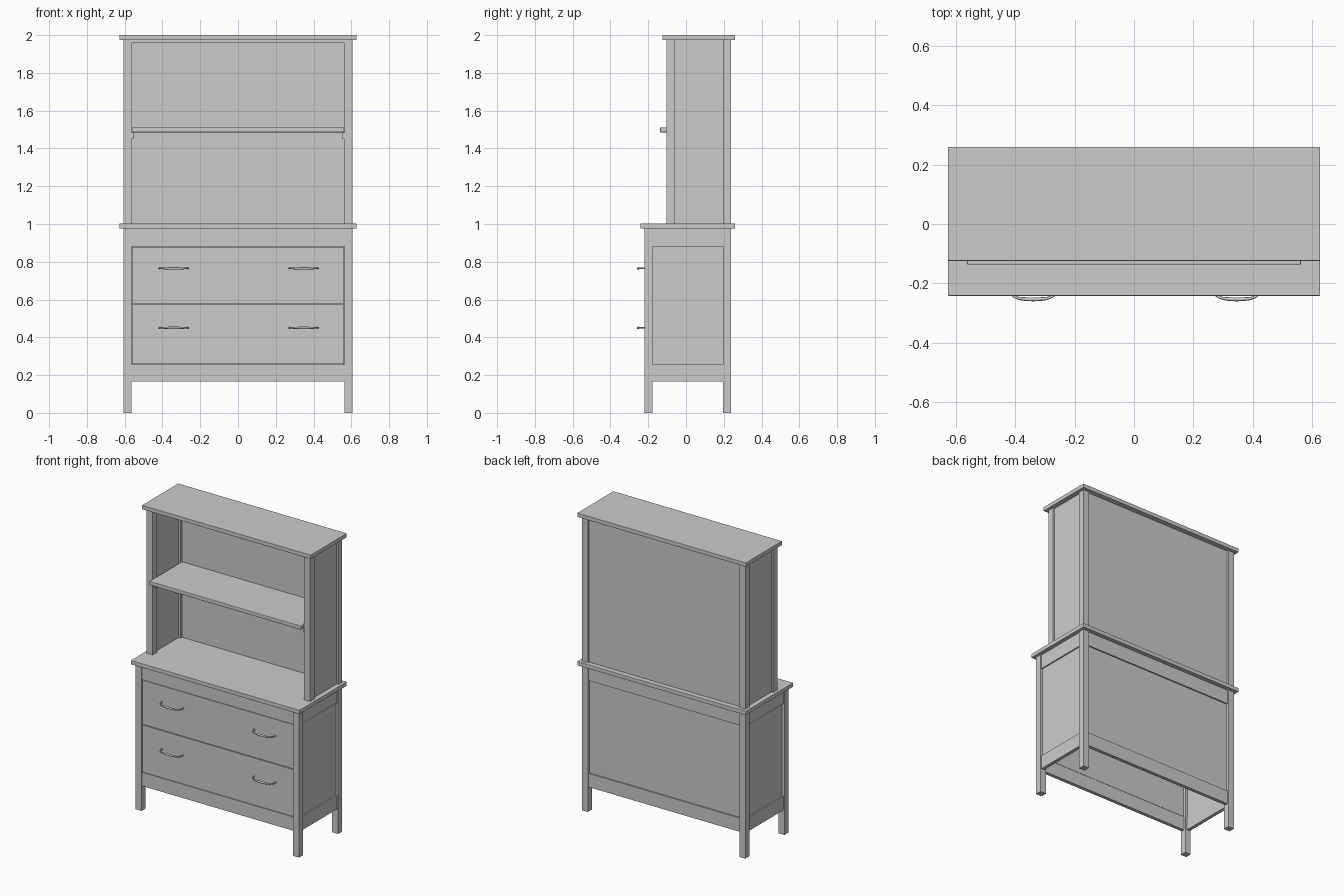
import bpy

if "Cube" in bpy.data.objects:
    bpy.data.objects.remove(bpy.data.objects["Cube"])

def box(name, x0, x1, y0, y1, z0, z1, bevel=0.0):
    bpy.ops.mesh.primitive_cube_add(size=1, location=((x0 + x1) / 2, (y0 + y1) / 2, (z0 + z1) / 2))
    o = bpy.context.object
    o.name = name
    o.scale = (x1 - x0, y1 - y0, z1 - z0)
    bpy.ops.object.transform_apply(location=False, rotation=False, scale=True)
    if bevel:
        m = o.modifiers.new("soft_edges", 'BEVEL')
        m.width = bevel
        m.segments = 2
    return o

def side_box(name, x0, x1, *rest):
    # same part on the left and the right
    box(name + "_right", x0, x1, *rest)
    box(name + "_left", -x1, -x0, *rest)

LEG_IN, LEG_OUT = 0.563, 0.607
BACK = (0.195, 0.238)

# Slabs
box("counter_top", -0.627, 0.627, -0.242, 0.26, 0.976, 1.003, 0.002)
box("hutch_top", -0.627, 0.627, -0.124, 0.26, 1.973, 2.0, 0.002)
box("hutch_ceiling", -LEG_IN, LEG_IN, -0.095, 0.22, 1.958, 1.974)

# Legs and hutch posts
side_box("front_leg", LEG_IN, LEG_OUT, -0.22, -0.177, 0, 0.977)
side_box("back_leg", LEG_IN, LEG_OUT, *BACK, 0, 0.977)
side_box("hutch_front_post", LEG_IN, LEG_OUT, -0.102, -0.057, 1.002, 1.974)
side_box("hutch_back_post", LEG_IN, LEG_OUT, *BACK, 1.002, 1.974)

# Rails around the chest
for label, z0, z1 in (("upper", 0.88, 0.977), ("lower", 0.165, 0.257)):
    box(label + "_front_rail", -LEG_IN, LEG_IN, -0.213, -0.19, z0, z1)
    box(label + "_back_rail", -LEG_IN, LEG_IN, 0.208, 0.231, z0, z1)
    side_box(label + "_side_rail", 0.577, 0.6, -0.177, 0.195, z0, z1)

# Recessed panels
box("chest_back_panel", -LEG_IN, LEG_IN, 0.21, 0.222, 0.25, 0.885)
side_box("chest_side_panel", 0.579, 0.591, -0.177, 0.195, 0.25, 0.885)
box("hutch_back_panel", -LEG_IN, LEG_IN, 0.21, 0.226, 1.002, 1.974)
side_box("hutch_side_panel", 0.577, 0.594, -0.057, 0.195, 1.002, 1.974)

# Shelf and its supports
box("shelf", -LEG_IN, LEG_IN, -0.137, 0.21, 1.485, 1.512, 0.004)
side_box("shelf_support", 0.552, 0.577, -0.095, 0.195, 1.45, 1.485)

# Drawer fronts
for label, z0, z1 in (("lower", 0.26, 0.575), ("upper", 0.58, 0.877)):
    box(label + "_drawer_front", -0.56, 0.56, -0.212, -0.192, z0, z1)

# Bowed handles, thickest in the middle
def handle(name, x, z):
    c = bpy.data.curves.new(name, 'CURVE')
    c.dimensions = '3D'
    c.bevel_depth = 0.007
    c.bevel_resolution = 2
    c.resolution_u = 4
    c.use_fill_caps = True
    half = [(0.078, -0.208, 0.5), (0.077, -0.235, 0.5), (0.06, -0.248, 0.6), (0.035, -0.253, 0.85)]
    pts = [(-a, y, r) for a, y, r in half] + [(0, -0.254, 1.0)] + half[::-1]
    s = c.splines.new('NURBS')
    s.points.add(len(pts) - 1)
    for p, (a, y, r) in zip(s.points, pts):
        p.co = (x + a, y, z, 1)
        p.radius = r
    s.use_endpoint_u = True
    s.order_u = 3
    s.use_smooth = True
    o = bpy.data.objects.new(name, c)
    bpy.context.collection.objects.link(o)
    # small mounting discs
    for a in (-0.078, 0.078):
        bpy.ops.mesh.primitive_cylinder_add(vertices=12, radius=0.008, depth=0.006,
                                            location=(x + a, -0.213, z), rotation=(1.5708, 0, 0))
        bpy.context.object.name = name + "_mount"

for row, z in (("lower", 0.45), ("upper", 0.765)):
    for side, x in (("left", -0.34), ("right", 0.347)):
        handle(f"{row}_{side}_handle", x, z)
